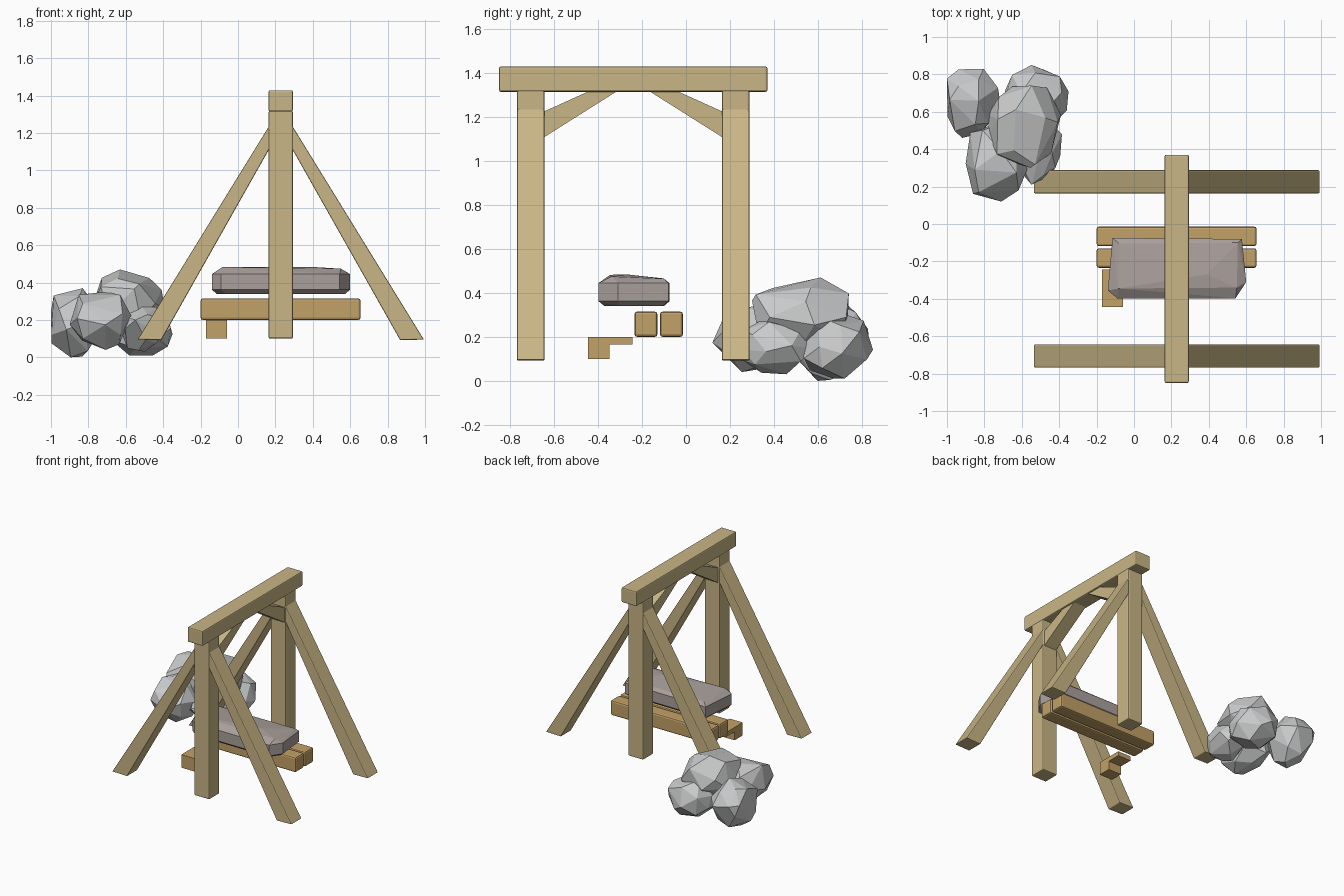
import bpy, bmesh, math, random
from mathutils import Vector

if "Cube" in bpy.data.objects:
    bpy.data.objects.remove(bpy.data.objects["Cube"])


def material(name, r, g, b):
    lin = [((c / 255 + 0.055) / 1.055) ** 2.4 for c in (r, g, b)]
    m = bpy.data.materials.new(name)
    m.diffuse_color = (*lin, 1)
    m.use_nodes = True
    m.node_tree.nodes["Principled BSDF"].inputs["Base Color"].default_value = m.diffuse_color
    return m


FRAME = material("pale frame wood", 201, 182, 134)
PLANK = material("warm plank wood", 194, 161, 103)
SLAB = material("brown grey stone", 170, 160, 156)
ROCK = material("light grey rock", 203, 204, 205)


def finish(bm, name, mat, bevel=0):
    bmesh.ops.recalc_face_normals(bm, faces=bm.faces)
    me = bpy.data.meshes.new(name)
    bm.to_mesh(me)
    bm.free()
    me.materials.append(mat)
    ob = bpy.data.objects.new(name, me)
    bpy.context.collection.objects.link(ob)
    if bevel:
        mod = ob.modifiers.new("bevel", "BEVEL")
        mod.width = bevel
        mod.segments = 2
        mod.limit_method = "ANGLE"
    return ob


def prism(name, pts, axis, lo, hi, mat, bevel=0):
    """Extrude a profile along x (points are y,z) or along y (points are x,z)."""
    bm = bmesh.new()
    place = (lambda p, t: (t, p[0], p[1])) if axis == "x" else (lambda p, t: (p[0], t, p[1]))
    face = bm.faces.new([bm.verts.new(place(p, lo)) for p in pts])
    out = bmesh.ops.extrude_face_region(bm, geom=[face])
    moved = [v for v in out["geom"] if isinstance(v, bmesh.types.BMVert)]
    shift = Vector(place((0, 0), hi - lo))
    bmesh.ops.translate(bm, verts=moved, vec=shift)
    return finish(bm, name, mat, bevel)


def box(name, x0, x1, y0, y1, z0, z1, mat, bevel=0):
    return prism(name, [(y0, z0), (y1, z0), (y1, z1), (y0, z1)], "x", x0, x1, mat, bevel)


def hull(name, pts, mat, flat_angle):
    bm = bmesh.new()
    for p in pts:
        bm.verts.new(p)
    bmesh.ops.convex_hull(bm, input=bm.verts[:])
    bmesh.ops.delete(bm, geom=[v for v in bm.verts if not v.link_faces], context="VERTS")
    bmesh.ops.dissolve_limit(bm, angle_limit=math.radians(flat_angle),
                             verts=bm.verts[:], edges=bm.edges[:])
    return finish(bm, name, mat)


# Frame: ridge beam, two posts, four splayed legs, two braces
CX, CY = 0.2285, -0.24
box("ridge_beam", 0.164, 0.293, -0.85, 0.37, 1.314, 1.428, FRAME, 0.008)
leg = [(-0.537, 0.095), (-0.41, 0.092), (0.168, 1.115), (0.168, 1.24)]
brace = [(-0.65, 1.104), (-0.65, 1.222), (-0.438, 1.318), (-0.311, 1.318)]
for side, s in (("front", -1), ("back", 1)):
    y0, y1 = sorted((CY + s * 0.403, CY + s * 0.528))
    box(side + "_post", 0.164, 0.293, y0, y1, 0.1, 1.32, FRAME, 0.008)
    for hand, m in (("left", 1), ("right", -1)):
        pts = [(CX + m * (x - CX), z) for x, z in leg]
        prism(f"{side}_{hand}_leg", pts, "y", y0, y1, FRAME, 0.006)
    pts = [(CY - s * (y - CY), z) for y, z in brace]
    prism(side + "_brace", pts, "x", 0.176, 0.281, FRAME)

# Two planks and the small stepped support
box("front_plank", -0.2, 0.655, -0.234, -0.13, 0.2, 0.315, PLANK, 0.012)
box("back_plank", -0.2, 0.655, -0.118, -0.014, 0.2, 0.315, PLANK, 0.012)
support = [(-0.445, 0.1), (-0.347, 0.1), (-0.347, 0.166),
           (-0.243, 0.166), (-0.243, 0.2), (-0.445, 0.2)]
prism("plank_support", support, "x", -0.172, -0.06, PLANK)

# Stone slab: stacked outlines shrunk at the bottom, uneven top
outline = [(-0.115, -0.075), (-0.14, -0.355), (-0.09, -0.397),
           (0.543, -0.397), (0.6, -0.31), (0.577, -0.08)]
mid = Vector((0.23, -0.235))
pts = []
for z, sx, sy in ((0.34, 0.93, 0.84), (0.362, 1, 1), (0.445, 1, 1)):
    pts += [(mid.x + (x - mid.x) * sx, mid.y + (y - mid.y) * sy, z) for x, y in outline]
pts += [(-0.085, -0.345, 0.482), (-0.08, -0.105, 0.466), (0.39, -0.27, 0.484),
        (0.55, -0.34, 0.474), (0.555, -0.1, 0.464)]
hull("stone_slab", pts, SLAB, 1)

# Rock pile: faceted rocks, each fitted to its own bounds
rocks = [((-1.0, -0.71), (0.46, 0.83), (0.0, 0.37)),
         ((-0.9, -0.57), (0.12, 0.53), (0.04, 0.35)),
         ((-0.78, -0.39), (0.3, 0.74), (0.14, 0.47)),
         ((-0.69, -0.35), (0.52, 0.85), (0.01, 0.31)),
         ((-0.63, -0.385), (0.21, 0.58), (0.03, 0.27))]
for i, bounds in enumerate(rocks):
    rng = random.Random(11 + i)
    dirs = []
    n = 22
    for k in range(n):
        h = 1 - 2 * (k + 0.5) / n
        a = k * 2.39996 + i
        d = Vector((math.cos(a) * math.sqrt(1 - h * h), math.sin(a) * math.sqrt(1 - h * h), h))
        d += Vector([rng.uniform(-0.2, 0.2) for _ in range(3)])
        dirs.append(d.normalized() * rng.uniform(0.9, 1.1))
    lo = [min(d[c] for d in dirs) for c in range(3)]
    hi = [max(d[c] for d in dirs) for c in range(3)]
    pts = [[b[0] + (d[c] - lo[c]) / (hi[c] - lo[c]) * (b[1] - b[0])
            for c, b in enumerate(bounds)] for d in dirs]
    hull(f"rock_{i + 1}", pts, ROCK, 9)
